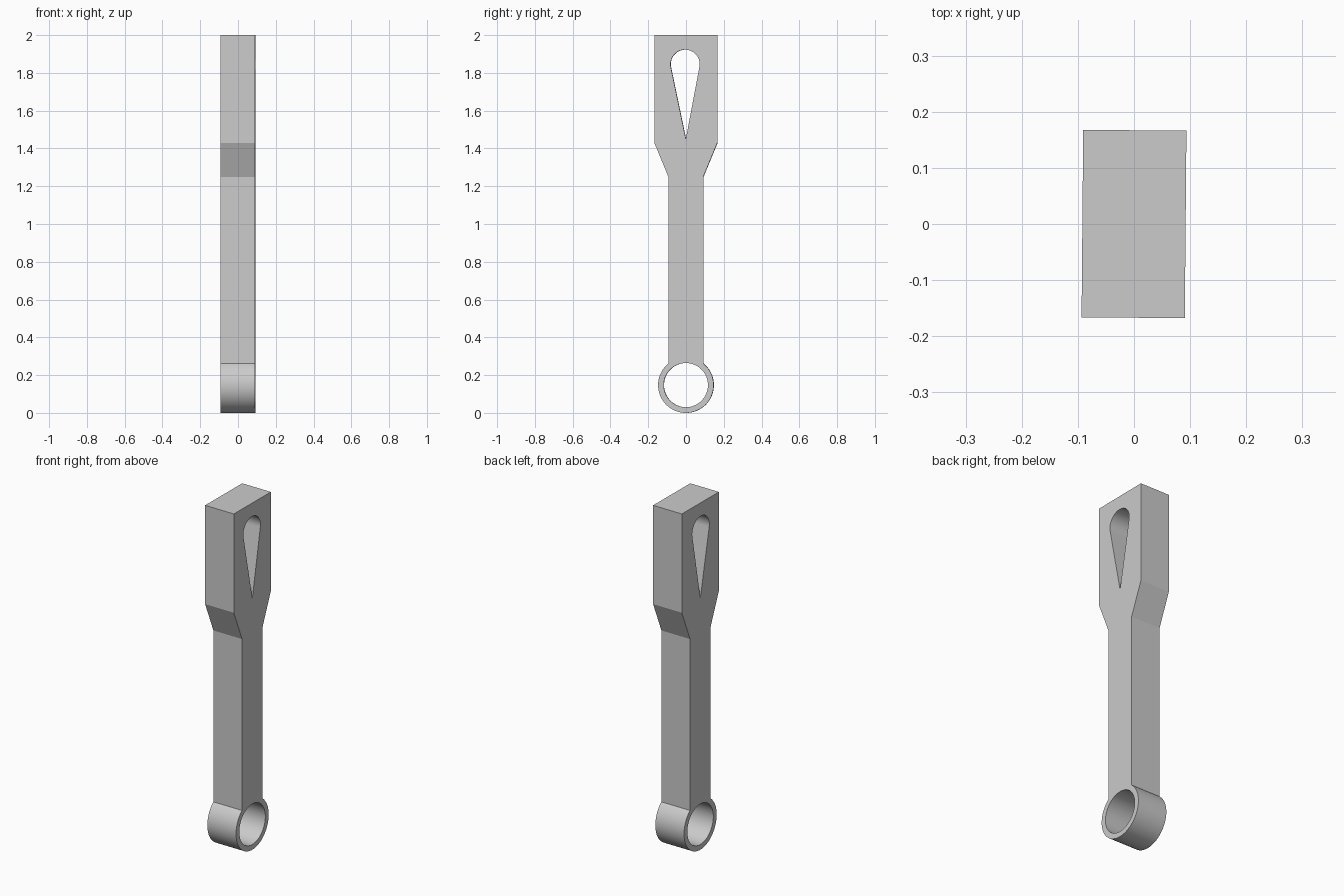
import bpy
import bmesh
from math import sin, cos, asin, acos, pi, radians

cube = bpy.data.objects.get("Cube")
if cube:
    bpy.data.objects.remove(cube, do_unlink=True)

THICKNESS = 0.184
BAR = 0.0925          # half width of the shaft
HEAD = 0.167          # half width of the head
RING_Z, RING_R, HOLE_R = 0.147, 0.147, 0.117
DROP_Z, DROP_R, TIP_Z = 1.846, 0.077, 1.45


def arc(cy, cz, r, start, end, steps):
    """Points on an arc, angles measured from straight up."""
    angles = [start + (end - start) * i / steps for i in range(steps + 1)]
    return [(cy + r * sin(a), cz + r * cos(a)) for a in angles]


# Outer outline: square head, taper, shaft and round eye
join = asin(BAR / RING_R)
outline = [(-BAR, 1.25), (-HEAD, 1.43), (-HEAD, 2), (HEAD, 2), (HEAD, 1.43), (BAR, 1.25)]
outline += arc(0, RING_Z, RING_R, join, 2 * pi - join, 64)

# Round hole in the eye
eye_hole = arc(0, RING_Z, HOLE_R, 0, 2 * pi, 64)[:-1]

# Teardrop slot in the head, with straight sides tangent to its round top
tangent = pi - acos(DROP_R / (DROP_Z - TIP_Z))
teardrop = arc(-0.004, DROP_Z, DROP_R, -tangent, tangent, 40) + [(0, TIP_Z)]

# Flat plate filled between the three loops
bm = bmesh.new()
edges = []
for loop in (outline, eye_hole, teardrop):
    verts = [bm.verts.new((0, y, z)) for y, z in loop]
    edges += [bm.edges.new((v, verts[i - 1])) for i, v in enumerate(verts)]
bmesh.ops.triangle_fill(bm, use_beauty=True, use_dissolve=False, edges=edges, normal=(1, 0, 0))
bmesh.ops.recalc_face_normals(bm, faces=bm.faces)
mesh = bpy.data.meshes.new("connecting_rod")
bm.to_mesh(mesh)
bm.free()

rod = bpy.data.objects.new("connecting_rod", mesh)
bpy.context.collection.objects.link(rod)
rod.rotation_euler.z = radians(-0.5)

# Plain grey finish
grey = bpy.data.materials.new("plain_grey")
grey.use_nodes = True
colour = (0.6, 0.6, 0.6, 1)
grey.diffuse_color = colour
grey.node_tree.nodes["Principled BSDF"].inputs["Base Color"].default_value = colour
mesh.materials.append(grey)

# Thicken the plate and smooth only the round walls
solid = rod.modifiers.new("thickness", "SOLIDIFY")
solid.thickness = THICKNESS
solid.offset = 0
bpy.ops.object.select_all(action="DESELECT")
rod.select_set(True)
bpy.context.view_layer.objects.active = rod
bpy.ops.object.modifier_apply(modifier=solid.name)
bpy.ops.object.shade_smooth_by_angle(angle=radians(20))
